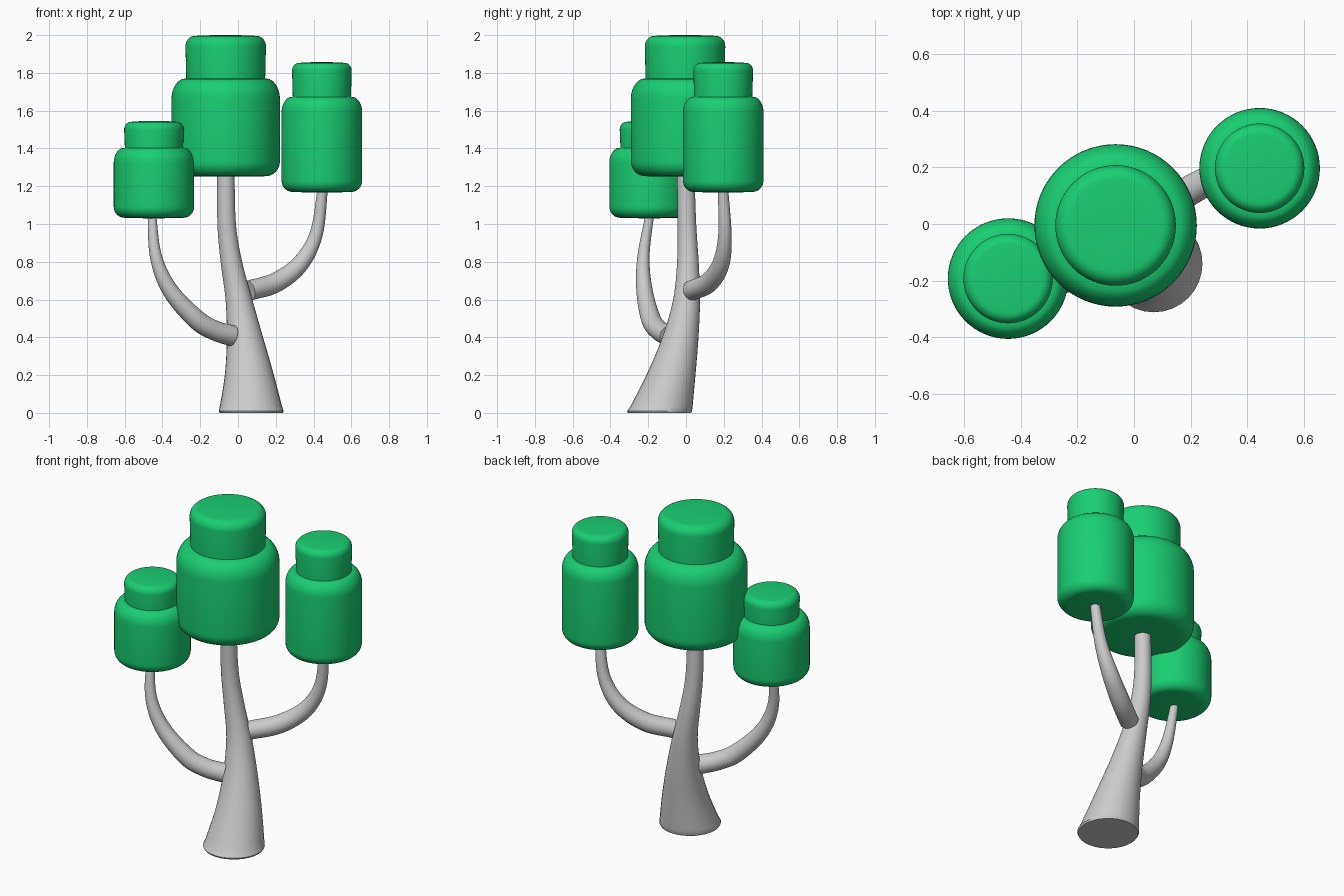
import bpy, bmesh
from math import sin, cos, pi, radians
from mathutils import Vector

if "Cube" in bpy.data.objects:
    bpy.data.objects.remove(bpy.data.objects["Cube"])

green = bpy.data.materials.new("leaf_green")
green.diffuse_color = (0.01, 0.62, 0.17, 1)
green.use_nodes = True
green.node_tree.nodes["Principled BSDF"].inputs["Base Color"].default_value = green.diffuse_color


def skin(name, rings, mat=None):
    """Bridge a list of closed rings, cap both ends and shade smooth."""
    bm = bmesh.new()
    loops = [[bm.verts.new(p) for p in ring] for ring in rings]
    n = len(loops[0])
    for a, b in zip(loops, loops[1:]):
        for i in range(n):
            j = (i + 1) % n
            bm.faces.new((a[i], a[j], b[j], b[i]))
    bm.faces.new(loops[0][::-1])
    bm.faces.new(loops[-1])
    bmesh.ops.recalc_face_normals(bm, faces=bm.faces)
    me = bpy.data.meshes.new(name)
    bm.to_mesh(me)
    bm.free()
    ob = bpy.data.objects.new(name, me)
    bpy.context.collection.objects.link(ob)
    if mat:
        me.materials.append(mat)
    bpy.ops.object.select_all(action='DESELECT')
    bpy.context.view_layer.objects.active = ob
    ob.select_set(True)
    bpy.ops.object.shade_smooth_by_angle(angle=radians(40))
    return ob


def smooth_path(pts, steps=6):
    """Catmull-Rom samples through (x, y, z, radius) points."""
    p = [Vector(q) for q in pts]
    p = [2 * p[0] - p[1]] + p + [2 * p[-1] - p[-2]]
    out = []
    for a, b, c, d in zip(p, p[1:], p[2:], p[3:]):
        for k in range(steps):
            t = k / steps
            out.append(0.5 * (2 * b + (c - a) * t + (2 * a - 5 * b + 4 * c - d) * t * t
                              + (3 * b - 3 * c + d - a) * t ** 3))
    return out + [p[-2]]


def limb(name, pts, level=False, sides=32):
    """Tapered tube; level keeps every ring horizontal."""
    path = smooth_path(pts)
    up = Vector((0, 0, 1))
    rings = []
    for i, s in enumerate(path):
        tangent = (path[min(i + 1, len(path) - 1)] - path[max(i - 1, 0)]).xyz
        q = up.rotation_difference(up if level else tangent)
        rings.append([s.xyz + q @ Vector((s.w * cos(2 * pi * k / sides),
                                          s.w * sin(2 * pi * k / sides), 0))
                      for k in range(sides)])
    if level:  # softened foot edge
        c = path[0].xyz
        rings[0] = [p + Vector((0, 0, 0.01)) for p in rings[0]]
        rings.insert(0, [c + (p - c - Vector((0, 0, 0.01))) * 0.97 for p in rings[0]])
    return skin(name, rings)


def canopy(name, x, y, z0, z1, z2, r, r_top, sides=64):
    """Two stacked rounded drums turned as one profile."""
    def corner(rad, z, w, h, sign):
        return [(rad - w + w * sin(a), z - sign * h + sign * h * cos(a))
                for a in (pi / 2 * k / 8 for k in range(9))]
    k = r / 0.285
    prof = [(0.02, z0), (r * 0.5, z0 + 0.001)]
    prof += corner(r, z0 + 0.003, 0.075 * k, 0.08 * k, -1)
    prof += corner(r, z1, r - r_top + 0.012 * k, 0.11 * k, 1)[:1:-1] \
        + [(r_top - 0.004, z1 - 0.004)]
    prof += corner(r_top, z2 - 0.004, 0.05 * k, 0.055 * k, 1)[::-1]
    prof += [(r_top * 0.5, z2 - 0.001), (0.02, z2)]
    skin(name, [[(x + p * cos(2 * pi * i / sides), y + p * sin(2 * pi * i / sides), z)
                 for i in range(sides)] for p, z in prof], green)


# Trunk and branches
limb("trunk", [(0.07, -0.14, 0, 0.172), (0.06, -0.08, 0.2, 0.13),
               (0.037, -0.03, 0.4, 0.096), (0.005, 0.003, 0.6, 0.071),
               (-0.035, 0.01, 0.8, 0.057), (-0.06, 0.005, 1.0, 0.049),
               (-0.065, -0.002, 1.29, 0.046)], level=True)
limb("left_branch", [(-0.03, -0.09, 0.408, 0.055), (-0.12, -0.14, 0.435, 0.053),
                     (-0.22, -0.185, 0.495, 0.052), (-0.36, -0.22, 0.65, 0.043),
                     (-0.435, -0.225, 0.83, 0.032), (-0.457, -0.19, 1.06, 0.022)])
limb("right_branch", [(0.06, 0.03, 0.648, 0.053), (0.2, 0.12, 0.69, 0.053),
                      (0.33, 0.185, 0.79, 0.046), (0.415, 0.206, 0.95, 0.035),
                      (0.45, 0.195, 1.2, 0.027)])

# Foliage
canopy("centre_foliage", -0.065, -0.005, 1.25, 1.775, 2.0, 0.287, 0.213)
canopy("right_foliage", 0.444, 0.197, 1.167, 1.677, 1.857, 0.213, 0.158)
canopy("left_foliage", -0.445, -0.193, 1.03, 1.407, 1.545, 0.213, 0.158)
